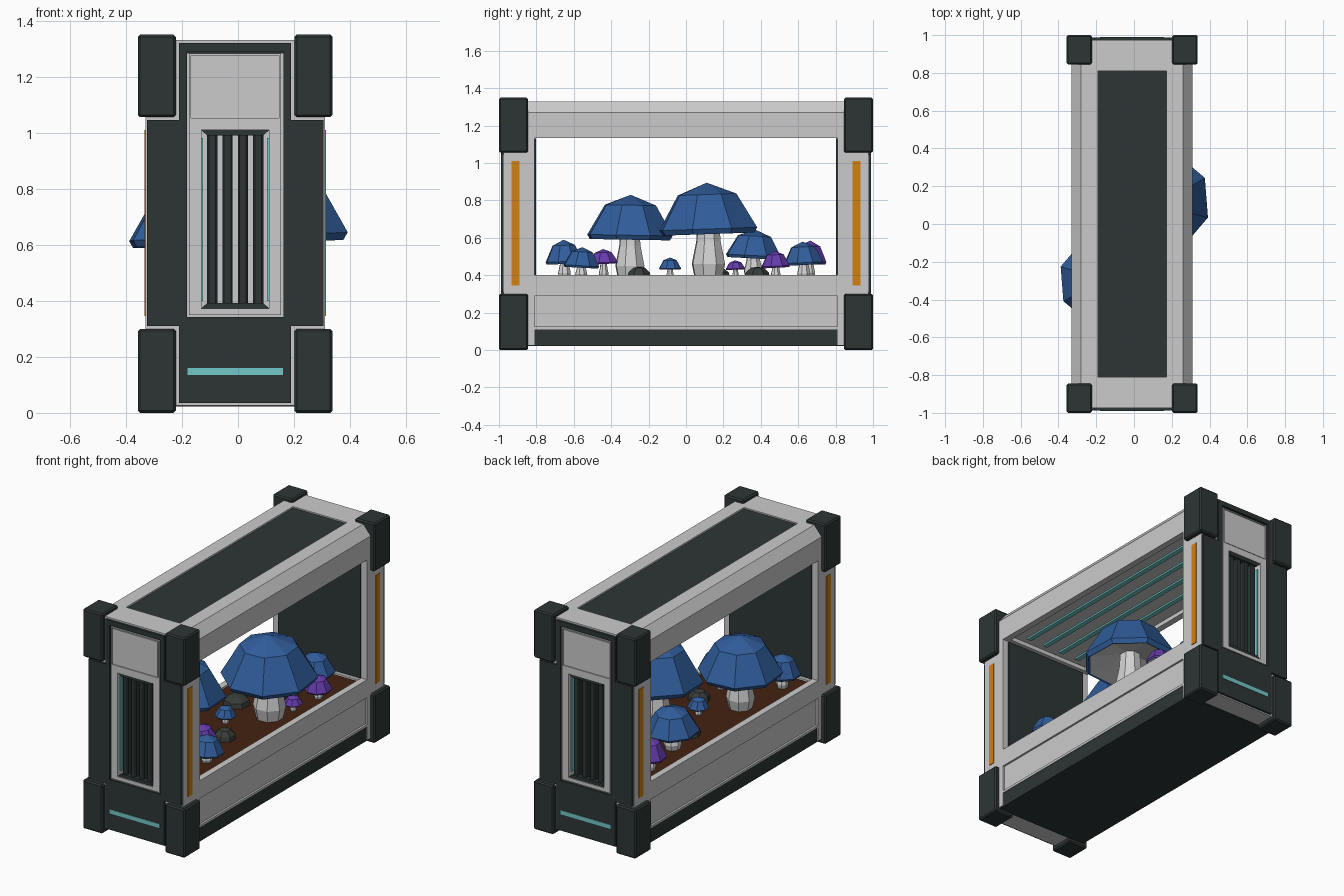
import bpy, bmesh, math
from mathutils import Matrix

cube = bpy.data.objects.get("Cube")
if cube:
    bpy.data.objects.remove(cube, do_unlink=True)

CX = -0.01  # centre line of the case


def material(name, rgb):
    m = bpy.data.materials.new(name)
    m.use_nodes = True
    color = (*rgb, 1)
    m.diffuse_color = color
    bsdf = next(n for n in m.node_tree.nodes if n.type == 'BSDF_PRINCIPLED')
    bsdf.inputs["Base Color"].default_value = color
    bsdf.inputs["Roughness"].default_value = 0.7
    return m


light = material("light grey", (0.6, 0.6, 0.6))
dark = material("dark green grey", (0.027, 0.036, 0.035))
teal = material("teal light", (0.17, 0.58, 0.58))
orange = material("orange light", (0.64, 0.22, 0.006))
blue = material("cap blue", (0.03, 0.11, 0.33))
purple = material("cap purple", (0.13, 0.045, 0.42))
pale = material("stem white", (0.65, 0.65, 0.65))
soil = material("soil brown", (0.055, 0.016, 0.006))
stone = material("stone grey", (0.04, 0.046, 0.04))


def finish(name, bm, *mats):
    bmesh.ops.recalc_face_normals(bm, faces=bm.faces)
    me = bpy.data.meshes.new(name)
    bm.to_mesh(me)
    bm.free()
    for m in mats:
        me.materials.append(m)
    ob = bpy.data.objects.new(name, me)
    bpy.context.scene.collection.objects.link(ob)
    return ob


def prism(name, outline, y0, y1, mat, bevel=0):
    """Extrude an x-z outline along y."""
    bm = bmesh.new()
    face = bm.faces.new([bm.verts.new((x + CX, y0, z)) for x, z in outline])
    new = bmesh.ops.extrude_face_region(bm, geom=[face])["geom"]
    verts = [v for v in new if isinstance(v, bmesh.types.BMVert)]
    bmesh.ops.translate(bm, verts=verts, vec=(0, y1 - y0, 0))
    if bevel:
        bmesh.ops.bevel(bm, geom=bm.edges[:], offset=bevel, segments=1, affect='EDGES')
    return finish(name, bm, mat)


def box(name, x0, x1, y0, y1, z0, z1, mat, bevel=0):
    return prism(name, [(x0, z0), (x1, z0), (x1, z1), (x0, z1)], y0, y1, mat, bevel)


def cut(ob, *limits):
    """Cut a box-shaped recess and bake the result."""
    cutter = box("cutter", *limits, light)
    cutter.hide_render = True
    mod = ob.modifiers.new("recess", 'BOOLEAN')
    mod.operation, mod.solver, mod.object = 'DIFFERENCE', 'EXACT', cutter
    bpy.context.view_layer.update()
    deps = bpy.context.evaluated_depsgraph_get()
    me = bpy.data.meshes.new_from_object(ob.evaluated_get(deps))
    ob.modifiers.clear()
    ob.data = me
    bpy.data.objects.remove(cutter, do_unlink=True)


def lathe(name, profile, sides, mats, matrix, first_index=0):
    """Spin (radius, height) points; the first band takes first_index."""
    bm = bmesh.new()
    rings = []
    for r, z in profile:
        angles = [2 * math.pi * (i + 0.6) / sides for i in range(sides)]
        if r < 1e-5:
            rings.append([bm.verts.new((0, 0, z))] * sides)
        else:
            rings.append([bm.verts.new((r * math.cos(a), r * math.sin(a), z)) for a in angles])
    for k in range(len(rings) - 1):
        a, b = rings[k], rings[k + 1]
        for i in range(sides):
            j = (i + 1) % sides
            f = bm.faces.new(list(dict.fromkeys((a[i], a[j], b[j], b[i]))))
            f.material_index = first_index if k == 0 else 0
    bmesh.ops.transform(bm, matrix=matrix, verts=bm.verts)
    return finish(name, bm, *mats)


# Lower tray, sill, soil and base
box("base", -0.315, 0.315, -0.85, 0.85, 0.022, 0.115, dark)
box("tray", -0.308, 0.308, -0.82, 0.82, 0.11, 0.38, light)
box("soil", -0.285, 0.285, -0.785, 0.785, 0.37, 0.388, soil)
for s, side in ((-1, "right"), (1, "left")):
    xs = sorted((s * 0.28, s * 0.32))
    box(side + "_sill", *xs, -0.82, 0.82, 0.29, 0.40, light)
    box(side + "_tray_lip", *sorted((s * 0.3, s * 0.32)), -0.82, 0.82, 0.11, 0.125, light)

# Lid with sloped shoulders, inset roof panel and ceiling lights
shoulder = [(0.32, 1.27), (0.27, 1.33), (-0.27, 1.33), (-0.32, 1.27)]
lid = prism("lid", [(-0.32, 1.135), (0.32, 1.135)] + shoulder, -0.82, 0.82, light)
cut(lid, -0.183, 0.183, -0.815, 0.815, 1.318, 1.4)
cut(lid, -0.28, 0.28, -0.785, 0.785, 1.1, 1.16)
box("roof_panel", -0.181, 0.181, -0.812, 0.812, 1.31, 1.322, dark)
for i in range(4):
    x = -0.18 + 0.12 * i
    box("ceiling_light", x - 0.015, x + 0.015, -0.74, 0.74, 1.15, 1.162, teal)

# Both ends: wall, dark cover, vent, lights and corner guards
cover = [(-0.2, 0.035), (0.2, 0.035), (0.2, 0.31), (0.315, 0.31), (0.315, 1.045), (0.2, 1.045),
         (0.2, 1.32), (-0.2, 1.32), (-0.2, 1.045), (-0.315, 1.045), (-0.315, 0.31), (-0.2, 0.31)]
for s, end in ((-1, "front"), (1, "back")):
    def span(a, b):
        return sorted((s * a, s * b))

    wall = prism(end + "_wall", [(-0.32, 0.027), (0.32, 0.027)] + shoulder, *span(0.81, 0.975), light)
    cut(wall, -0.12, 0.12, *span(0.89, 1.1), 0.372, 1.01)
    plate = prism(end + "_cover", cover, *span(0.97, 0.988), dark)
    cut(plate, -0.172, 0.172, *span(0.9, 1.1), 0.342, 1.29)
    frame = box(end + "_vent_frame", -0.164, 0.164, *span(0.97, 0.984), 0.35, 1.282, light)
    cut(frame, -0.12, 0.12, *span(0.9, 1.1), 0.372, 1.01)
    cut(frame, -0.157, 0.157, *span(0.977, 1.1), 1.052, 1.276)
    box(end + "_vent_gasket", -0.172, 0.172, *span(0.97, 0.977), 1.283, 1.29, dark)
    box(end + "_header_panel", -0.154, 0.151, *span(0.97, 0.982), 1.056, 1.272, light)
    for i in range(4):
        x = -0.082 + 0.0547 * i
        box(end + "_vent_slat", x - 0.018, x + 0.018, *span(0.925, 0.965), 0.375, 1.005, dark, 0.006)
    for z, d in ((0.372, 0.02), (1.01, -0.02)):
        prism(end + "_vent_rail", [(-0.122, z), (0.122, z), (0.1, z + d), (-0.1, z + d)],
              *span(0.9, 0.978), dark)
    for x in (-0.12, 0.114):
        box(end + "_vent_light", x, x + 0.006, *span(0.9, 0.96), 0.4, 0.98, teal)
    box(end + "_status_light", -0.17, 0.17, *span(0.98, 0.991), 0.136, 0.161, teal)
    box(end + "_inner_wall", -0.28, 0.28, *span(0.803, 0.815), 0.4, 1.13, dark)
    for t, side in ((-1, "right"), (1, "left")):
        box(f"{end}_{side}_strip_light", *sorted((t * 0.31, t * 0.324)), *span(0.89, 0.932), 0.345, 1.01, orange)
        for z0, z1 in ((0.0, 0.3), (1.055, 1.35)):
            box(f"{end}_{side}_corner_guard", *sorted((t * 0.212, t * 0.347)),
                *span(0.845, 1.0), z0, z1, dark, 0.008)

# Mushrooms: x, y, cap radius, cap bottom, cap top, colour, tilt
GROUND = 0.385
mushrooms = [
    (0.13, 0.12, 0.275, 0.62, 0.895, blue, 2), (-0.16, -0.30, 0.24, 0.59, 0.83, blue, -1),
    (-0.20, -0.65, 0.105, 0.46, 0.59, blue, 2), (0.18, -0.56, 0.1, 0.44, 0.55, blue, -3),
    (0.07, -0.44, 0.08, 0.46, 0.54, purple, 3), (-0.025, -0.085, 0.062, 0.43, 0.495, blue, 0),
    (0.19, 0.265, 0.055, 0.43, 0.48, purple, 2), (-0.16, 0.36, 0.155, 0.49, 0.645, blue, -3),
    (0.21, 0.48, 0.08, 0.44, 0.53, purple, 3), (0.09, 0.63, 0.11, 0.455, 0.58, blue, 3),
    (-0.22, 0.66, 0.095, 0.46, 0.585, purple, -2),
]
for x, y, r, z0, z1, mat, tilt in mushrooms:
    h = z1 - z0
    cap = [(0.2, 0.22), (0.9, 0.02), (0.94, 0), (1, 0.1), (0.6, 0.77), (0, 1)]
    place = Matrix.Translation((x, y, z0)) @ Matrix.Rotation(math.radians(tilt), 4, 'X')
    lathe("mushroom_cap", [(r * a, h * b) for a, b in cap], 8, (mat, pale), place, 1)
    g = z0 + 0.24 * h - GROUND
    stem = [(0, 0), (0.28, 0), (0.34, 0.25), (0.25, 0.65), (0.22, 1), (0, 1)]
    lathe("mushroom_stem", [(r * a, g * b) for a, b in stem], 8, (pale,),
          Matrix.Translation((x, y, GROUND)))

# Stones
for x, y, r in ((0.086, -0.25, 0.065), (-0.12, 0.16, 0.08), (0.0, 0.38, 0.07)):
    lathe("stone", [(0, 0), (r, 0), (r * 0.9, 0.03), (r * 0.5, 0.055), (0, 0.06)], 7, (stone,),
          Matrix.Translation((x, y, GROUND)) @ Matrix.Rotation(x * 9, 4, 'Z'))
